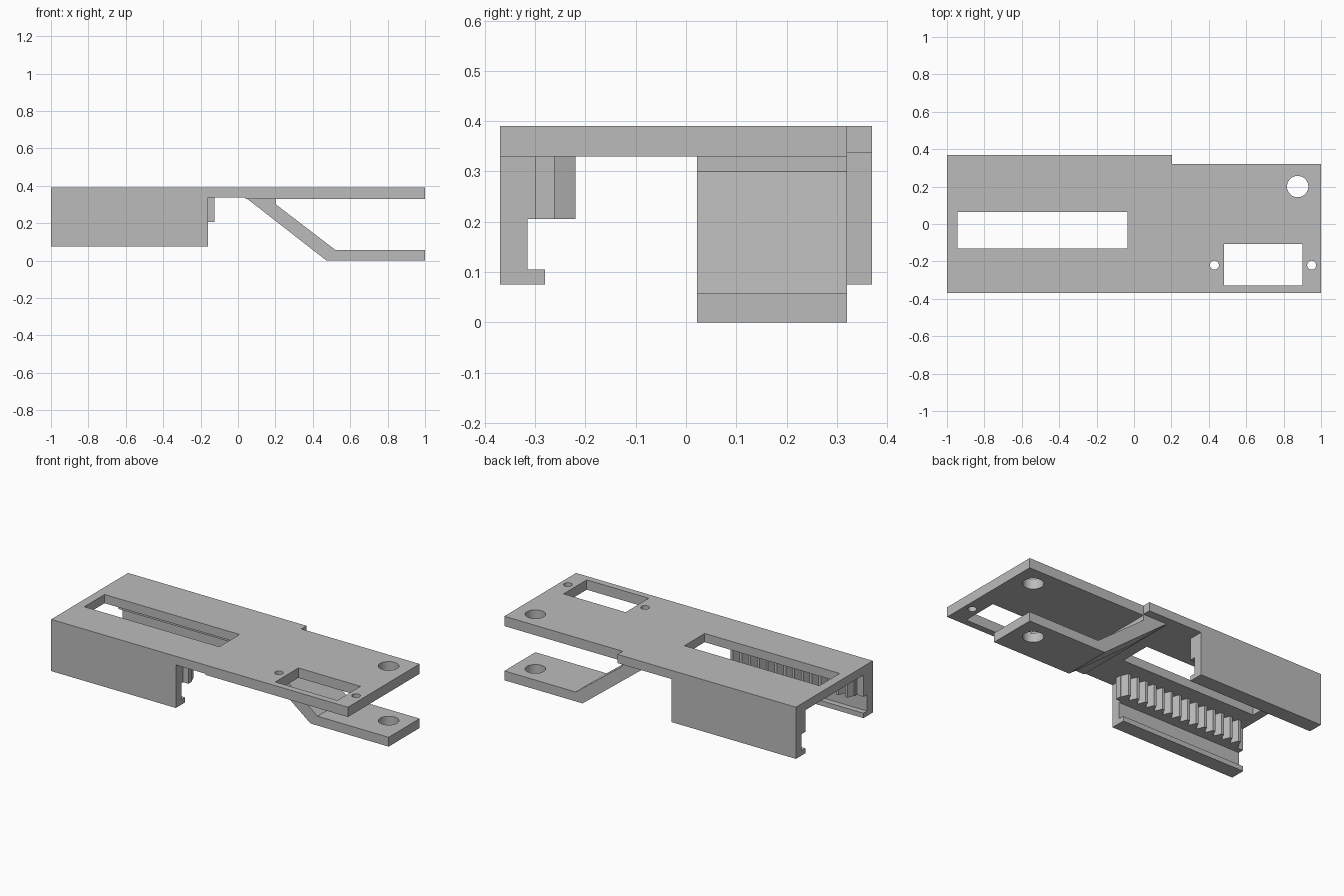
import bpy
import bmesh
from mathutils import Vector

cube = bpy.data.objects.get("Cube")
if cube:
    bpy.data.objects.remove(cube, do_unlink=True)

grey = bpy.data.materials.new("plain_grey")
grey.use_nodes = True
GREY = (0.5, 0.5, 0.5, 1)
grey.diffuse_color = GREY
grey.node_tree.nodes["Principled BSDF"].inputs["Base Color"].default_value = GREY


def extrude(name, profile, axis, lo, hi):
    """Extrude a 2D profile along an axis; the other two axes keep x, y, z order."""
    bm = bmesh.new()
    def place(a, b):
        p = [a, b]
        p.insert(axis, lo)
        return p
    face = bm.faces.new([bm.verts.new(place(a, b)) for a, b in profile])
    step = Vector((0, 0, 0))
    step[axis] = hi - lo
    moved = bmesh.ops.extrude_face_region(bm, geom=[face])["geom"]
    bmesh.ops.translate(bm, vec=step, verts=[v for v in moved if isinstance(v, bmesh.types.BMVert)])
    bmesh.ops.recalc_face_normals(bm, faces=bm.faces)
    mesh = bpy.data.meshes.new(name)
    bm.to_mesh(mesh)
    bm.free()
    mesh.materials.append(grey)
    obj = bpy.data.objects.new(name, mesh)
    bpy.context.collection.objects.link(obj)
    return obj


def box(name, x0, x1, y0, y1, z0, z1):
    return extrude(name, [(x0, y0), (x1, y0), (x1, y1), (x0, y1)], 2, z0, z1)


def hole(x, y, radius):
    bpy.ops.mesh.primitive_cylinder_add(vertices=48, radius=radius, depth=2, location=(x, y, 0))
    obj = bpy.context.object
    obj.name = "hole_cutter"
    obj.data.materials.append(grey)
    return obj


def combine(target, others, operation):
    """Apply a boolean with each other object and discard it."""
    for other in others:
        other.hide_render = True
        mod = target.modifiers.new("boolean", "BOOLEAN")
        mod.operation, mod.solver, mod.object = operation, "EXACT", other
        graph = bpy.context.evaluated_depsgraph_get()
        mesh = bpy.data.meshes.new_from_object(target.evaluated_get(graph))
        target.modifiers.clear()
        target.data = mesh
        bpy.data.objects.remove(other, do_unlink=True)


FRONT, BACK, STEP = -0.37, 0.37, 0.32
TOP, THIN, THICK = 0.39, 0.337, 0.33

# Top plate, slightly thicker towards the left end
plate = extrude("top_plate", [(-1, TOP), (1, TOP), (1, THICK), (0.04, THICK),
                              (0.04, THIN), (-1, THIN)], 1, FRONT, BACK)
combine(plate, [
    box("corner_cutter", 0.203, 1.2, STEP, 0.6, 0.1, 0.6),
    box("underside_cutter", 0, 0.3, STEP, 0.6, 0.2, THIN),
], "DIFFERENCE")

# Side walls with a grooved inner face and a bottom lip
half = [(0.37, 0.075), (0.28, 0.075), (0.28, 0.105), (0.315, 0.105),
        (0.315, 0.205), (0.28, 0.205), (0.28, 0.36), (0.37, 0.36)]
walls = [extrude(name, [(side * y, z) for y, z in half], 0, -1, -0.16)
         for name, side in (("front_wall", -1), ("back_wall", 1))]

# Toothed rack inside the front wall
TEETH, RIGHT, LEFT = 14, -0.955, -0.125
pitch = (LEFT - RIGHT) / TEETH
outline = [(LEFT, -0.30), (RIGHT, -0.30)]
for i in range(TEETH):
    x = RIGHT + i * pitch
    outline += [(x + pitch * f, y) for f, y in
                ((0.08, -0.262), (0.36, -0.22), (0.64, -0.22), (0.92, -0.262))]
outline.insert(2, (RIGHT, -0.262))
outline.append((LEFT, -0.262))
rack = extrude("rack", outline, 2, 0.205, 0.35)

# Bent lower arm
arm = extrude("lower_arm", [(0.03, 0.345), (0.473, 0), (1, 0), (1, 0.057),
                            (0.52, 0.057), (0.203, 0.30), (0.203, 0.345)], 1, 0.022, STEP)

combine(plate, walls + [rack, arm], "UNION")

# Slots and round holes through the plate and arm
combine(plate, [
    box("long_slot_cutter", -0.945, -0.035, -0.13, 0.065, 0.2, 0.6),
    box("short_slot_cutter", 0.482, 0.9, -0.33, -0.107, 0.2, 0.6),
    hole(0.875, 0.2, 0.057),
    hole(0.43, -0.22, 0.024),
    hole(0.95, -0.22, 0.024),
], "DIFFERENCE")
plate.name = "bracket_body"

bpy.ops.object.select_all(action="DESELECT")
plate.select_set(True)
bpy.context.view_layer.objects.active = plate
bpy.ops.object.shade_smooth_by_angle()
